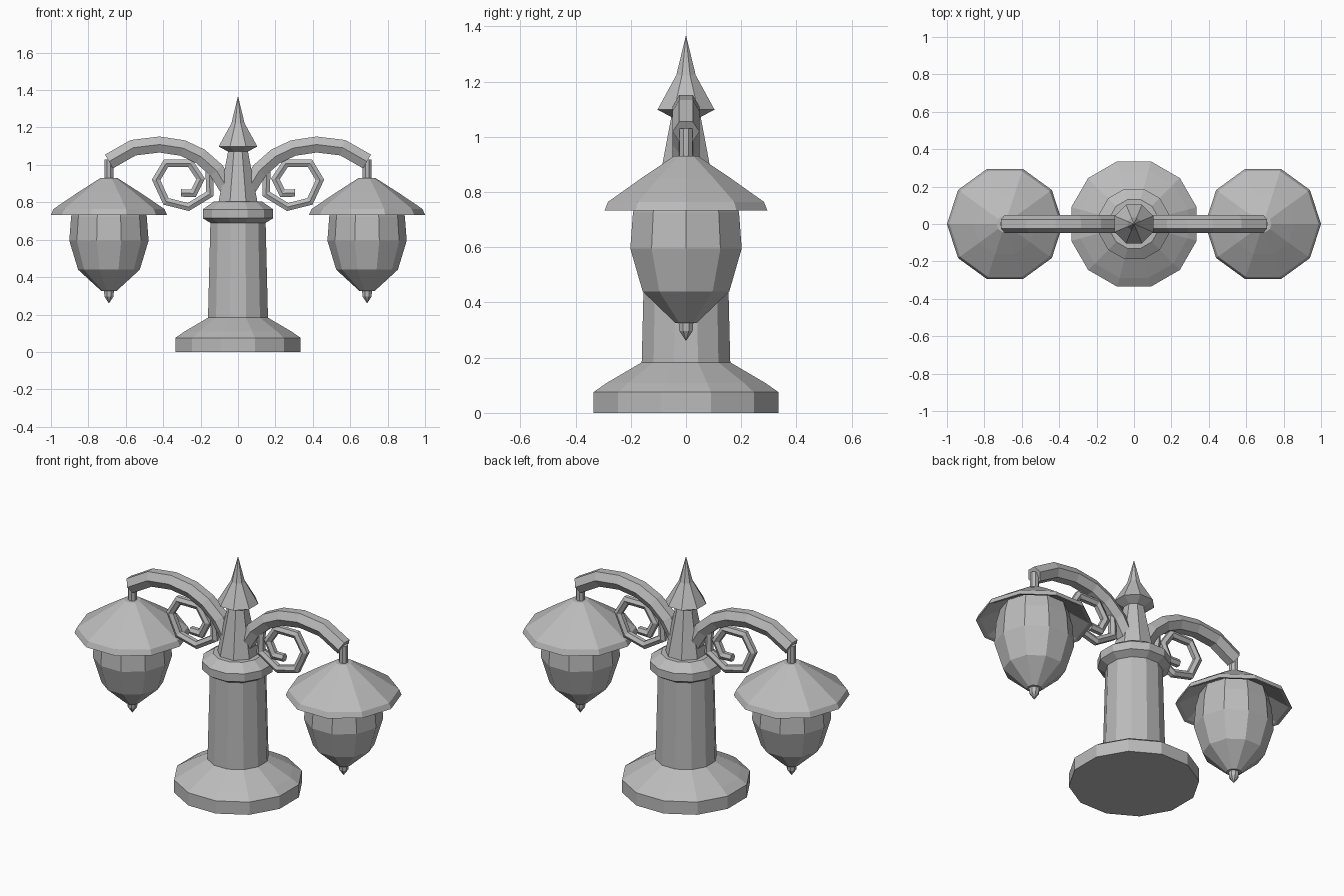
import bpy, bmesh, math
from mathutils import Vector

if "Cube" in bpy.data.objects:
    bpy.data.objects.remove(bpy.data.objects["Cube"])

metal = bpy.data.materials.new("grey_metal")
metal.diffuse_color = (0.5, 0.5, 0.5, 1)
metal.use_nodes = True
metal.node_tree.nodes["Principled BSDF"].inputs["Base Color"].default_value = metal.diffuse_color


def finish(name, bm):
    bmesh.ops.recalc_face_normals(bm, faces=bm.faces[:])
    mesh = bpy.data.meshes.new(name)
    bm.to_mesh(mesh)
    bm.free()
    mesh.materials.append(metal)
    obj = bpy.data.objects.new(name, mesh)
    bpy.context.collection.objects.link(obj)
    return obj


def skin(bm, rings):
    # bridge consecutive rings and cap both ends
    n = len(rings[0])
    for a, b in zip(rings, rings[1:]):
        for i in range(n):
            j = (i + 1) % n
            bm.faces.new((a[i], a[j], b[j], b[i]))
    bm.faces.new(rings[0])
    bm.faces.new(rings[-1])


def lathe(name, profile, sides, turn=0.0, x=0.0):
    # profile of (radius, height) pairs turned about a vertical axis
    bm = bmesh.new()
    rings = []
    for r, z in profile:
        r = max(r, 0.0008)
        angles = [2 * math.pi * (i + turn) / sides for i in range(sides)]
        rings.append([bm.verts.new((x + r * math.cos(a), r * math.sin(a), z)) for a in angles])
    skin(bm, rings)
    return finish(name, bm)


def bar(name, path, radius, side, sides=6):
    # mitred bar along a path in the xz plane; side = -1 mirrors it
    pts = [Vector(p) for p in path]
    bm = bmesh.new()
    rings = []
    for i, p in enumerate(pts):
        d0 = (p - pts[i - 1]).normalized() if i else (pts[1] - p).normalized()
        d1 = (pts[i + 1] - p).normalized() if i < len(pts) - 1 else d0
        t = (d0 + d1).normalized()
        normal = Vector((-t.y, t.x)) / max(t.dot(d0), 0.5)
        ring = []
        for k in range(sides):
            a = 2 * math.pi * k / sides
            q = p + normal * radius * math.sin(a)
            ring.append(bm.verts.new((side * q.x, radius * math.cos(a), q.y)))
        rings.append(ring)
    skin(bm, rings)
    return finish(name, bm)


# base and column with collar
lathe("column", [(0.347, 0), (0.347, 0.075), (0.298, 0.108), (0.166, 0.183), (0.153, 0.69),
                 (0.195, 0.715), (0.195, 0.762), (0.135, 0.803)], 12, 0.5)
# tapered upper post and spire
lathe("upper_post", [(0.113, 0.80), (0.056, 1.08)], 8, 0.5)
lathe("spire", [(0.054, 1.07), (0.112, 1.098), (0.038, 1.223), (0, 1.365)], 8, 0.5)

arm_path = [(0.06, 0.88), (0.115, 0.97), (0.2, 1.045), (0.295, 1.09), (0.42, 1.109),
            (0.56, 1.092), (0.69, 1.018)]
scroll_path = [(0.155, 1.0), (0.15, 0.845), (0.265, 0.775), (0.385, 0.805), (0.438, 0.92),
               (0.385, 1.008), (0.255, 1.008), (0.2, 0.925), (0.238, 0.848), (0.305, 0.85)]

for label, s in (("left", -1), ("right", 1)):
    cx = s * 0.69
    bar(label + "_arm", arm_path, 0.049, s)
    bar(label + "_scroll", scroll_path, 0.023, s)
    lathe(label + "_stem", [(0.025, 0.9), (0.025, 1.03)], 8, 0.5, cx)
    # shade is an open shell, hollow underneath
    lathe(label + "_shade", [(0.15, 0.82), (0.29, 0.738), (0.31, 0.733), (0.297, 0.764),
                             (0.17, 0.85), (0.045, 0.93)], 10, 0, cx)
    lathe(label + "_globe", [(0.18, 0.81), (0.202, 0.725), (0.212, 0.595), (0.165, 0.44),
                             (0.04, 0.325)], 10, 0, cx)
    lathe(label + "_globe_tip", [(0.03, 0.34), (0.026, 0.296), (0, 0.261)], 8, 0.5, cx)
